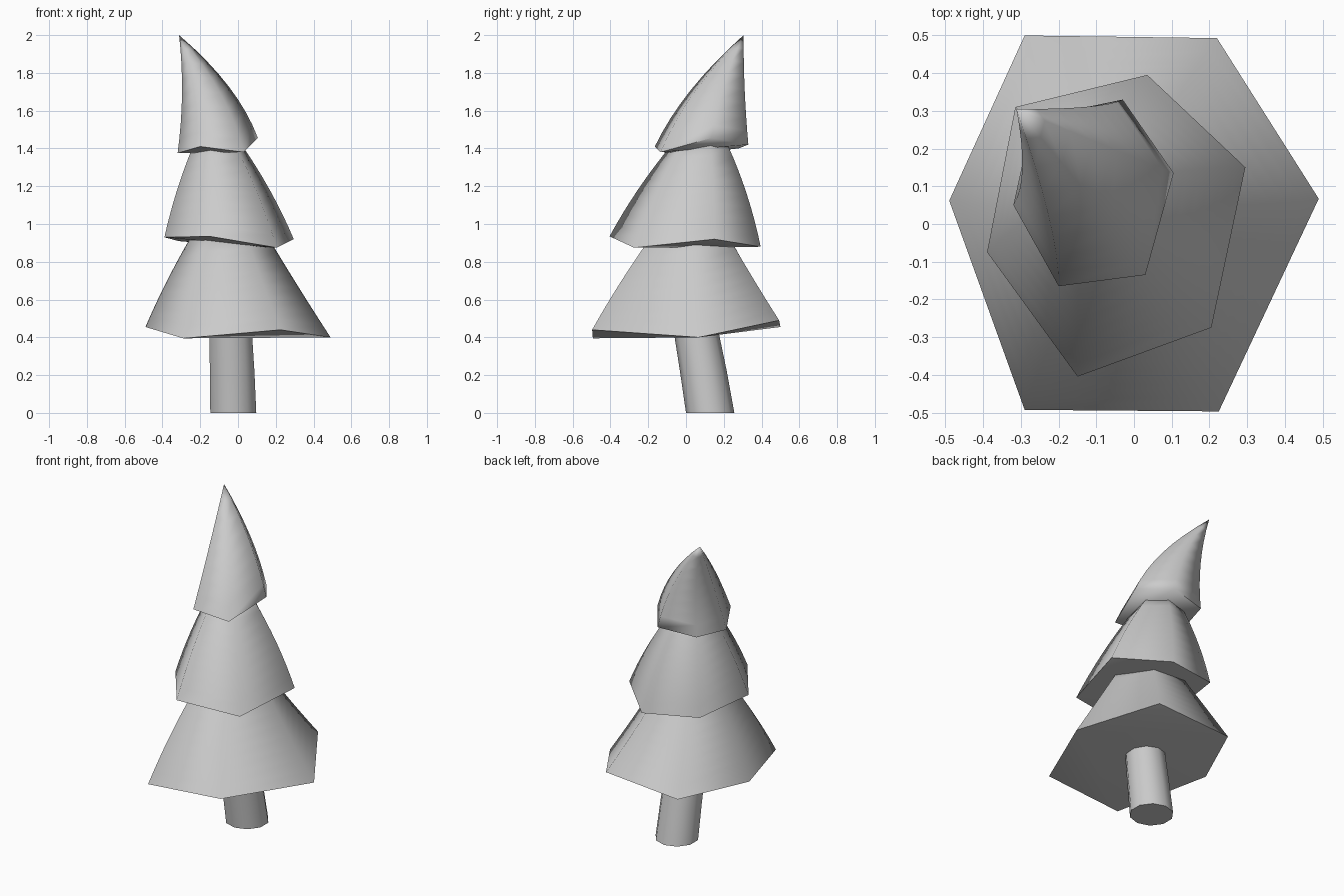
import bpy, bmesh, math
from mathutils import Vector

if "Cube" in bpy.data.objects:
    bpy.data.objects.remove(bpy.data.objects["Cube"])


def curve(a, b, c, steps):
    """Quadratic path of rings through start, middle and end (x, y, z, scale)."""
    out = []
    for k in range(steps + 1):
        t = k / steps
        w = (2 * (t - .5) * (t - 1), 4 * t * (1 - t), 2 * t * (t - .5))
        out.append([w[0] * p + w[1] * q + w[2] * r for p, q, r in zip(a, b, c)])
    return out


def loft(name, rim, start, middle, end, angle, steps=8):
    """Sweep scaled copies of a rim along a bent centre line."""
    bm = bmesh.new()
    rings = curve(start, middle, end, steps)
    pts = [Vector(p) for p in rim]
    n = len(pts)
    mid = sum(pts, Vector()) / n
    z0, z1 = start[2], end[2]
    loops = []
    for x, y, z, s in rings:
        fade = 1 - (z - z0) / (z1 - z0)      # the uneven hem levels out upwards
        if s < 1e-5:
            loops.append([bm.verts.new((x, y, z))])
            continue
        loops.append([bm.verts.new((x + (p.x - mid.x) * s, y + (p.y - mid.y) * s,
                                    z + (p.z - mid.z) * fade)) for p in pts])
    for a, b in zip(loops, loops[1:]):
        for i in range(n):
            j = (i + 1) % n
            bm.faces.new((a[i], a[j], b[0]) if len(b) == 1 else (a[i], a[j], b[j], b[i]))
    # Underside folded from the first rim corner
    for i in range(1, n - 1):
        bm.faces.new((loops[0][0], loops[0][i + 1], loops[0][i]))
    if len(loops[-1]) > 1:
        bm.faces.new(loops[-1])
    bmesh.ops.recalc_face_normals(bm, faces=bm.faces[:])
    me = bpy.data.meshes.new(name)
    bm.to_mesh(me)
    bm.free()
    ob = bpy.data.objects.new(name, me)
    bpy.context.collection.objects.link(ob)
    bpy.ops.object.select_all(action='DESELECT')
    ob.select_set(True)
    bpy.context.view_layer.objects.active = ob
    bpy.ops.object.shade_smooth_by_angle(angle=math.radians(angle))
    return ob


# Leaning trunk
circle = [(math.sin(i * math.tau / 10), math.cos(i * math.tau / 10), 0) for i in range(10)]
loft("trunk", circle, (-.025, .128, 0, .128), (-.031, .092, .22, .124),
     (-.04, .05, .45, .118), 60, 2)

# Bottom branch tier
loft("lower_branches",
     [(.49, .067, .40), (.22, .493, .49), (-.29, .50, .455),
      (-.49, .062, .455), (-.29, -.493, .395), (.225, -.497, .44)],
     (-.0225, .022, .439, 1), (-.045, .02, .68, .72), (-.055, .03, .92, .43), 80)

# Middle branch tier
loft("middle_branches",
     [(.205, -.275, .875), (.295, .15, .92), (.035, .395, .88),
      (-.315, .31, .91), (-.39, -.075, .93), (-.15, -.405, .935)],
     (-.053, .017, .908, 1), (-.08, .05, 1.17, .72), (-.11, .08, 1.42, .37), 80)

# Top tier curling to a point
loft("tree_top",
     [(.03, -.135, 1.38), (.105, .135, 1.455), (-.03, .33, 1.42),
      (-.27, .28, 1.40), (-.32, .05, 1.375), (-.2, -.165, 1.41)],
     (-.114, .0825, 1.407, 1), (-.177, .167, 1.705, .58), (-.312, .305, 2.0, 0), 80)
